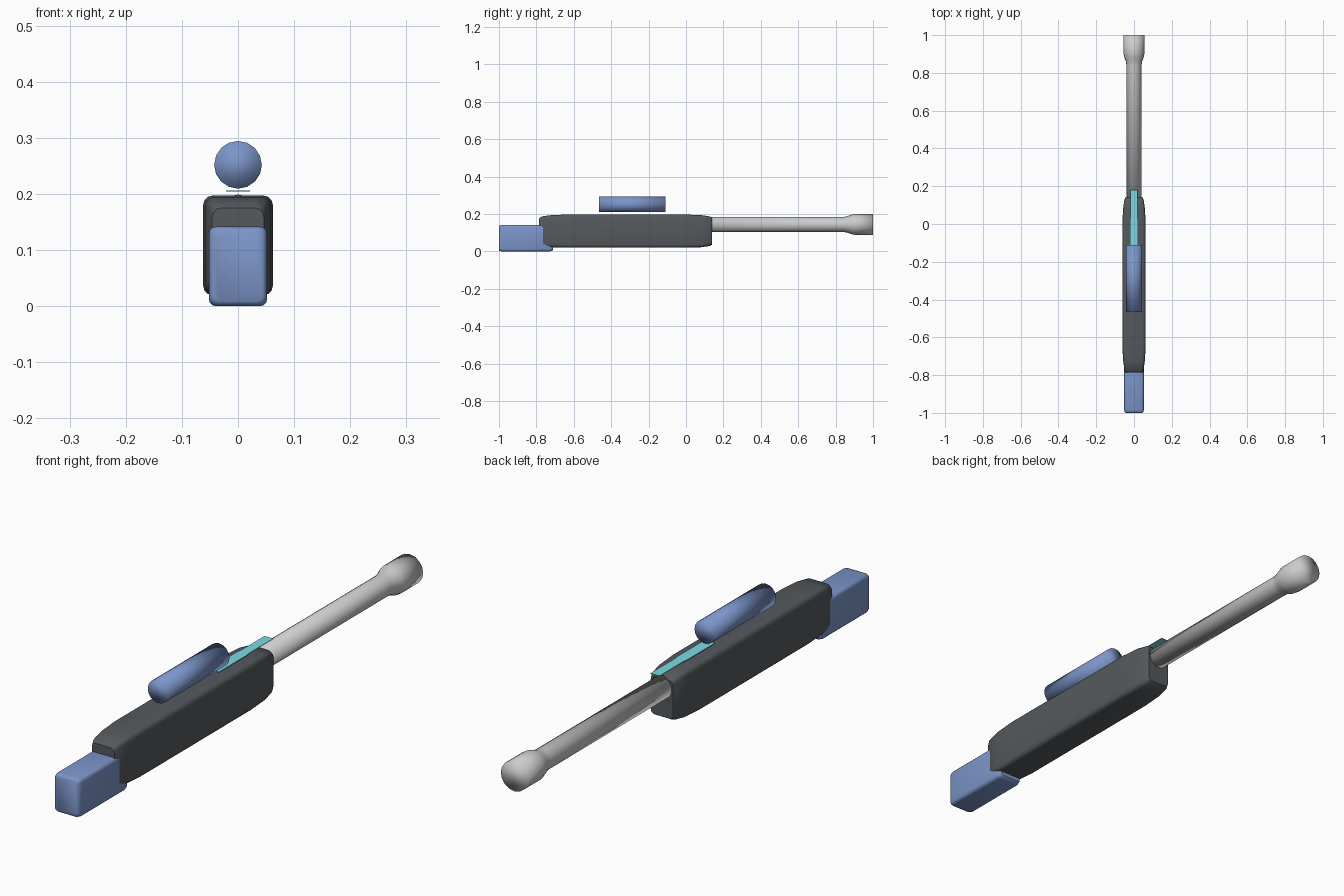
import bpy, bmesh, math

if "Cube" in bpy.data.objects:
    bpy.data.objects.remove(bpy.data.objects["Cube"])


def material(name, color):
    m = bpy.data.materials.new(name)
    m.diffuse_color = (*color, 1)
    m.use_nodes = True
    m.node_tree.nodes["Principled BSDF"].inputs["Base Color"].default_value = m.diffuse_color
    return m


BLUE = material("blue", (0.20, 0.30, 0.58))
DARK = material("dark_grey", (0.09, 0.10, 0.11))
CYAN = material("cyan", (0.20, 0.70, 0.78))


def loft(name, rings, mat=None, angle=None):
    """Skin a list of closed rings, capped at both ends."""
    bm = bmesh.new()
    vs = [[bm.verts.new(p) for p in r] for r in rings]
    n = len(vs[0])
    for a, b in zip(vs, vs[1:]):
        for i in range(n):
            j = (i + 1) % n
            bm.faces.new((a[i], a[j], b[j], b[i]))
    bm.faces.new(vs[0])
    bm.faces.new(vs[-1])
    bmesh.ops.recalc_face_normals(bm, faces=bm.faces)
    for f in bm.faces:
        f.smooth = True
    me = bpy.data.meshes.new(name)
    bm.to_mesh(me)
    bm.free()
    ob = bpy.data.objects.new(name, me)
    bpy.context.collection.objects.link(ob)
    if mat:
        me.materials.append(mat)
    if angle:
        bpy.ops.object.select_all(action='DESELECT')
        ob.select_set(True)
        bpy.context.view_layer.objects.active = ob
        bpy.ops.object.shade_smooth_by_angle(angle=math.radians(angle))
    return ob


def circle(y, r, z, n=16):
    return [(r * math.cos(2 * math.pi * i / n), y,
             z + r * math.sin(2 * math.pi * i / n)) for i in range(n)]


def rounded_rect(y, hw, z0, z1, r, seg=3):
    pts = []
    corners = ((hw - r, z1 - r), (r - hw, z1 - r), (r - hw, z0 + r), (hw - r, z0 + r))
    for k, (cx, cz) in enumerate(corners):
        for s in range(seg + 1):
            a = math.pi / 2 * (k + s / seg)
            pts.append((cx + r * math.cos(a), y, cz + r * math.sin(a)))
    return pts


# Main body, narrowing softly at both ends
body = [(-0.785, 0.046, 0.040, 0.175), (-0.772, 0.051, 0.029, 0.187),
        (-0.72, 0.058, 0.022, 0.194), (-0.64, 0.062, 0.020, 0.197),
        (0.00, 0.062, 0.020, 0.197), (0.08, 0.058, 0.022, 0.194),
        (0.128, 0.051, 0.029, 0.187), (0.14, 0.046, 0.036, 0.177)]
loft("body", [rounded_rect(y, w, a, b, 0.016) for y, w, a, b in body], DARK, 40)

# Rear block
block = [(-1.0, 0.044), (-0.996, 0.049), (-0.985, 0.052),
         (-0.73, 0.052), (-0.716, 0.049), (-0.71, 0.044)]
loft("rear_block", [rounded_rect(y, w, 0.052 - w, 0.09 + w, 0.013) for y, w in block], BLUE, 40)

# Barrel with flared muzzle
barrel = [(0.10, 0.040), (0.84, 0.040), (0.86, 0.043), (0.885, 0.052),
          (0.90, 0.055), (1.0, 0.055)]
loft("barrel", [circle(y, r, 0.144) for y, r in barrel])

# Sight tube floating above the body
loft("sight_tube", [circle(y, 0.0425, 0.252) for y in (-0.465, -0.11)], BLUE)

# Thin rail strip on top
rail = [(-0.14, 0.021), (0.02, 0.021), (0.04, 0.018), (0.18, 0.018)]
loft("rail_strip", [[(-w, y, 0.204), (w, y, 0.204), (w, y, 0.206), (-w, y, 0.206)]
                    for y, w in rail], CYAN, 30)
